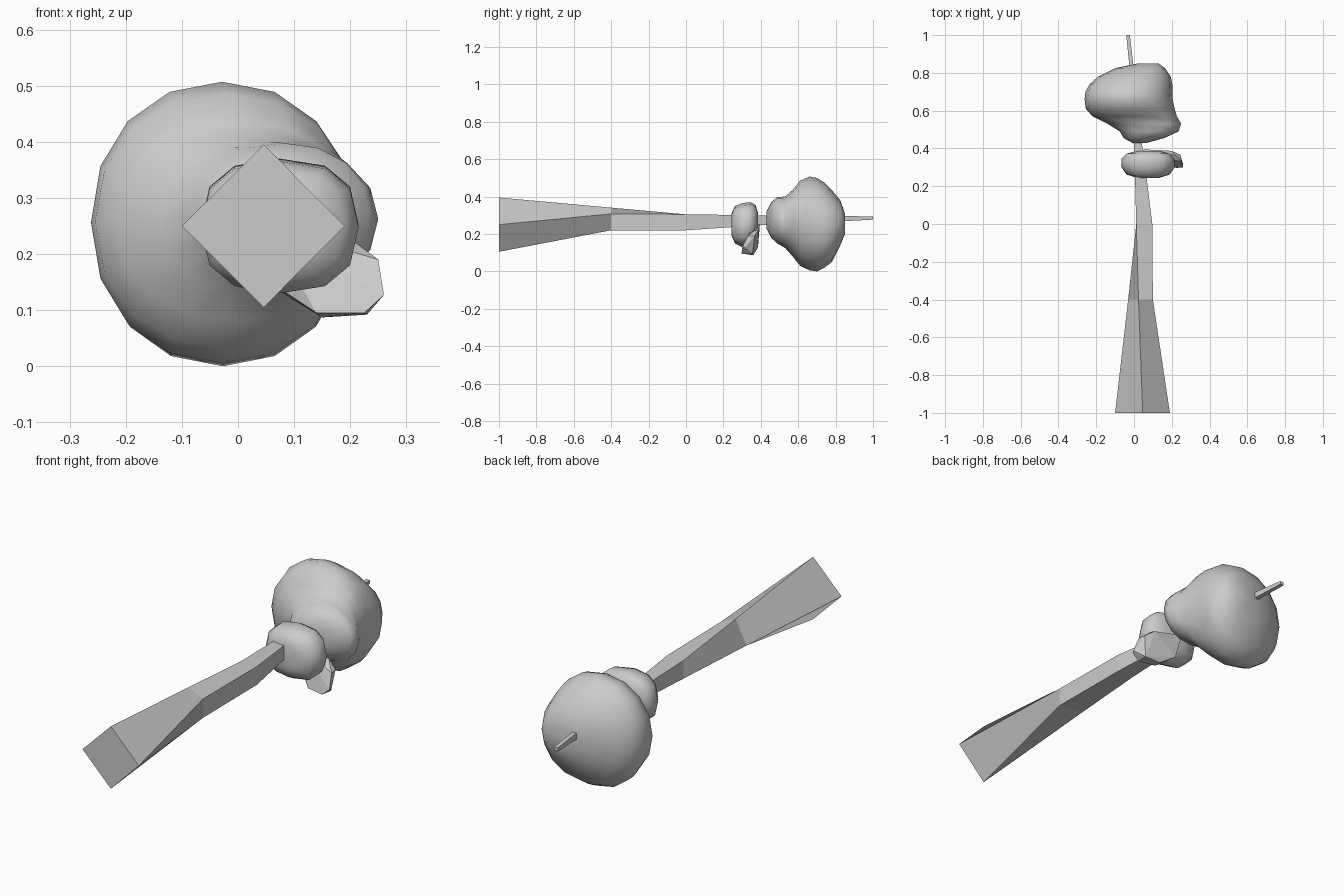
import bpy, bmesh, math

if "Cube" in bpy.data.objects:
    bpy.data.objects.remove(bpy.data.objects["Cube"])


def finish(name, bm, smooth=None):
    bmesh.ops.recalc_face_normals(bm, faces=bm.faces)
    me = bpy.data.meshes.new(name)
    bm.to_mesh(me)
    bm.free()
    ob = bpy.data.objects.new(name, me)
    bpy.context.collection.objects.link(ob)
    if smooth:
        bpy.ops.object.select_all(action='DESELECT')
        ob.select_set(True)
        bpy.context.view_layer.objects.active = ob
        bpy.ops.object.shade_smooth_by_angle(angle=math.radians(smooth))
    return ob


def loft(name, rings, smooth=None):
    bm = bmesh.new()
    vr = [[bm.verts.new(p) for p in r] for r in rings]
    n = len(vr[0])
    for a, b in zip(vr, vr[1:]):
        for i in range(n):
            j = (i + 1) % n
            bm.faces.new((a[i], a[j], b[j], b[i]))
    bm.faces.new(vr[0])
    bm.faces.new(vr[-1])
    return finish(name, bm, smooth)


def oval(y, x0, x1, z0, z1, n, power):
    pts = []
    for i in range(n):
        t = 2 * math.pi * i / n
        c, s = math.cos(t), math.sin(t)
        pts.append(((x0 + x1) / 2 + (x1 - x0) / 2 * math.copysign(abs(c) ** power, c), y,
                    (z0 + z1) / 2 + (z1 - z0) / 2 * math.copysign(abs(s) ** power, s)))
    return pts


def box_ring(y, x0, x1, z0, z1):
    return [(x0, y, z1), (x1, y, z1), (x1, y, z0), (x0, y, z0)]


# Twisting, tapering four-sided stick
stick = [
    [(.046, -1, .395), (.19, -1, .25), (.046, -1, .105), (-.1, -1, .25)],
    [(.024, -.4, .341), (.1, -.4, .308), (.1, -.4, .22), (-.031, -.4, .232)],
    box_ring(0, .012, .097, .22, .305),
    box_ring(.25, .005, .066, .237, .302),
    box_ring(.4, 0, .045, .247, .30),
    box_ring(.84, -.025, -.003, .268, .297),
    box_ring(1, -.041, -.022, .277, .293),
]
loft("stick", stick)

# Large lump: broad rear mass with a smaller front bulge
lump = [
    (.43, -.01, .07, .23, .32), (.455, -.055, .16, .18, .37),
    (.49, -.075, .236, .148, .398), (.53, -.14, .25, .125, .40),
    (.57, -.22, .227, .08, .435), (.61, -.255, .215, .03, .485),
    (.66, -.262, .205, .006, .507), (.70, -.257, .203, 0, .50),
    (.74, -.235, .203, .02, .475), (.78, -.19, .195, .05, .435),
    (.825, -.10, .165, .14, .38), (.85, .02, .13, .20, .31),
]
loft("large_lump", [oval(*r, 16, .95) for r in lump], 60)

# Small flattened lump
small = [
    (.243, .02, .13, .19, .31), (.262, -.04, .19, .15, .35),
    (.30, -.066, .215, .13, .365), (.345, -.066, .215, .135, .37),
    (.372, -.04, .19, .17, .355), (.386, .01, .14, .21, .31),
]
loft("small_lump", [oval(*r, 12, .8) for r in small], 60)

# Faceted wedge-shaped leaf behind the small lump
leaf = [(.08, .36, .135), (.14, .315, .095), (.225, .297, .095), (.26, .30, .127),
        (.25, .33, .19), (.21, .37, .22), (.05, .375, .25),
        (.08, .385, .13), (.15, .36, .087), (.23, .355, .092), (.26, .315, .127),
        (.245, .367, .19), (.20, .387, .22), (.05, .395, .25)]
bm = bmesh.new()
for p in leaf:
    bm.verts.new(p)
bmesh.ops.convex_hull(bm, input=bm.verts)
bmesh.ops.dissolve_limit(bm, angle_limit=math.radians(8), verts=bm.verts, edges=bm.edges)
finish("leaf", bm)
